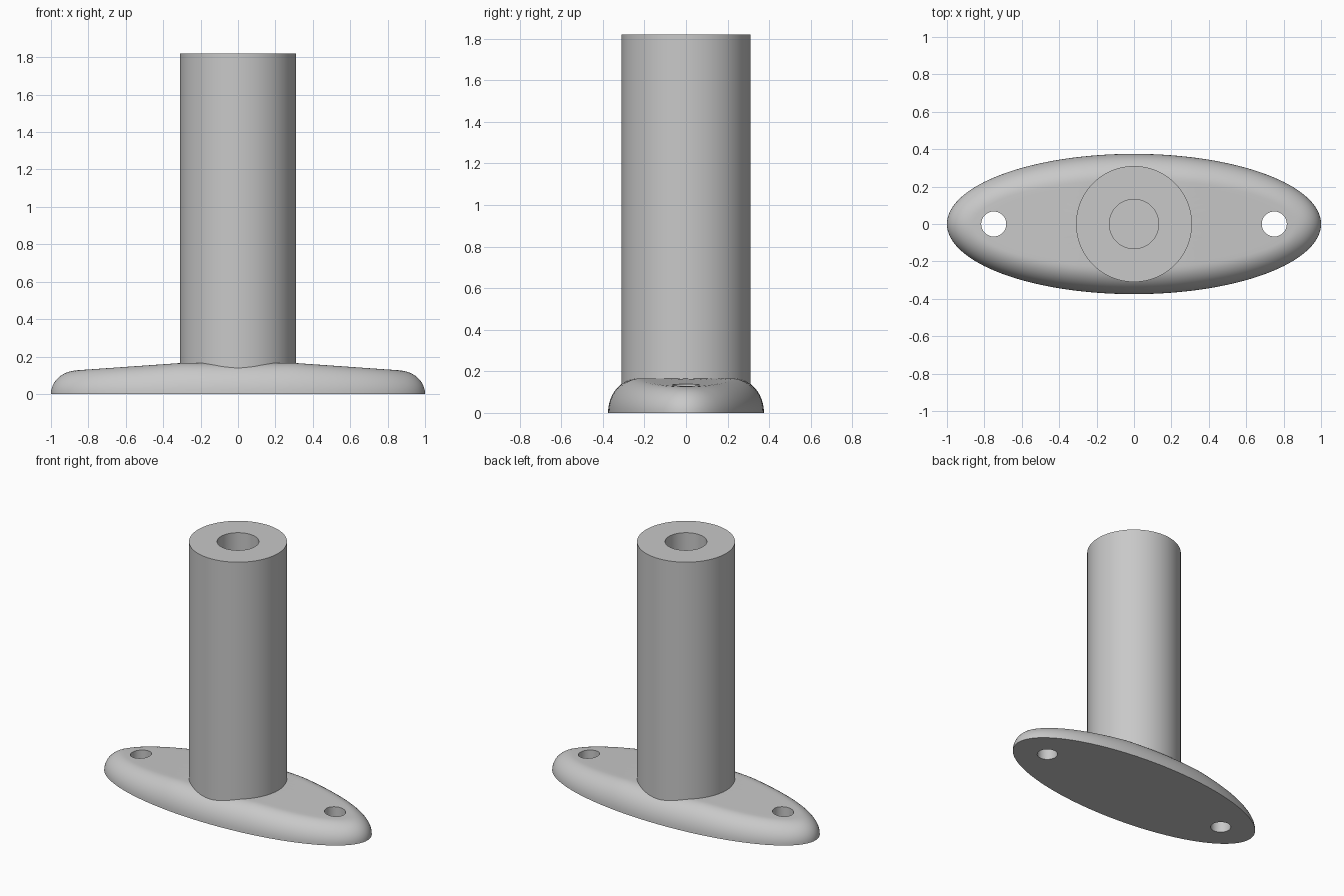
import bpy, bmesh, math

if "Cube" in bpy.data.objects:
    bpy.data.objects.remove(bpy.data.objects["Cube"])

grey = bpy.data.materials.new("light_grey")
grey.diffuse_color = (0.58, 0.58, 0.58, 1)
grey.use_nodes = True
grey.node_tree.nodes["Principled BSDF"].inputs["Base Color"].default_value = grey.diffuse_color


def make(name, bm):
    bmesh.ops.recalc_face_normals(bm, faces=bm.faces)
    me = bpy.data.meshes.new(name)
    bm.to_mesh(me)
    bm.free()
    ob = bpy.data.objects.new(name, me)
    bpy.context.collection.objects.link(ob)
    me.materials.append(grey)
    return ob


def bridge(bm, a, b):
    n = len(a)
    for i in range(n):
        bm.faces.new((a[i], a[(i + 1) % n], b[(i + 1) % n], b[i]))


def smooth(ob):
    bpy.ops.object.select_all(action='DESELECT')
    ob.select_set(True)
    bpy.context.view_layer.objects.active = ob
    bpy.ops.object.shade_smooth_by_angle(angle=math.radians(35))


# Elliptical base: rounded rim, top rising gently towards the post
A, B, RIM, N = 1.0, 0.375, 0.14, 128


def top_height(x):
    return 0.125 + 0.07 * min(max(0.88 - abs(x), 0), 0.58)


bm = bmesh.new()
rings = []


def ring(a, b, k):
    rings.append([bm.verts.new((a * math.cos(t), b * math.sin(t),
                                k * top_height(a * math.cos(t))))
                  for t in (2 * math.pi * i / N for i in range(N))])


for j in range(13):
    ang = math.pi / 2 * j / 12
    d = RIM * (1 - math.cos(ang))
    ring(A - d, B - d, math.sin(ang))
for j in range(1, 12):
    s = 1 - j / 12
    ring((A - RIM) * s, (B - RIM) * s, 1)
for a, b in zip(rings, rings[1:]):
    bridge(bm, a, b)
bm.faces.new(rings[-1])
bm.faces.new(rings[0])
base = make("base", bm)

# Screw holes through both ends of the base
for side in (-1, 1):
    bm = bmesh.new()
    bmesh.ops.create_cone(bm, cap_ends=True, segments=48, radius1=0.067,
                          radius2=0.067, depth=0.6)
    bmesh.ops.translate(bm, verts=bm.verts, vec=(0.75 * side, 0, 0.1))
    cutter = make("screw_hole_cutter", bm)
    cutter.hide_render = True
    mod = base.modifiers.new("screw_hole", 'BOOLEAN')
    mod.operation, mod.solver, mod.object = 'DIFFERENCE', 'EXACT', cutter
    bpy.context.view_layer.objects.active = base
    bpy.ops.object.modifier_apply(modifier=mod.name)
    bpy.data.objects.remove(cutter)
smooth(base)

# Post with a blind bore, lathed from its profile
bm = bmesh.new()
profile = [(0.31, 0.08), (0.31, 1.82), (0.132, 1.82), (0.132, 0.17)]
loops = [[bm.verts.new((r * math.cos(2 * math.pi * i / 96),
                        r * math.sin(2 * math.pi * i / 96), z))
          for i in range(96)] for r, z in profile]
for a, b in zip(loops, loops[1:]):
    bridge(bm, a, b)
bm.faces.new(loops[0])
bm.faces.new(loops[-1])
smooth(make("post", bm))
